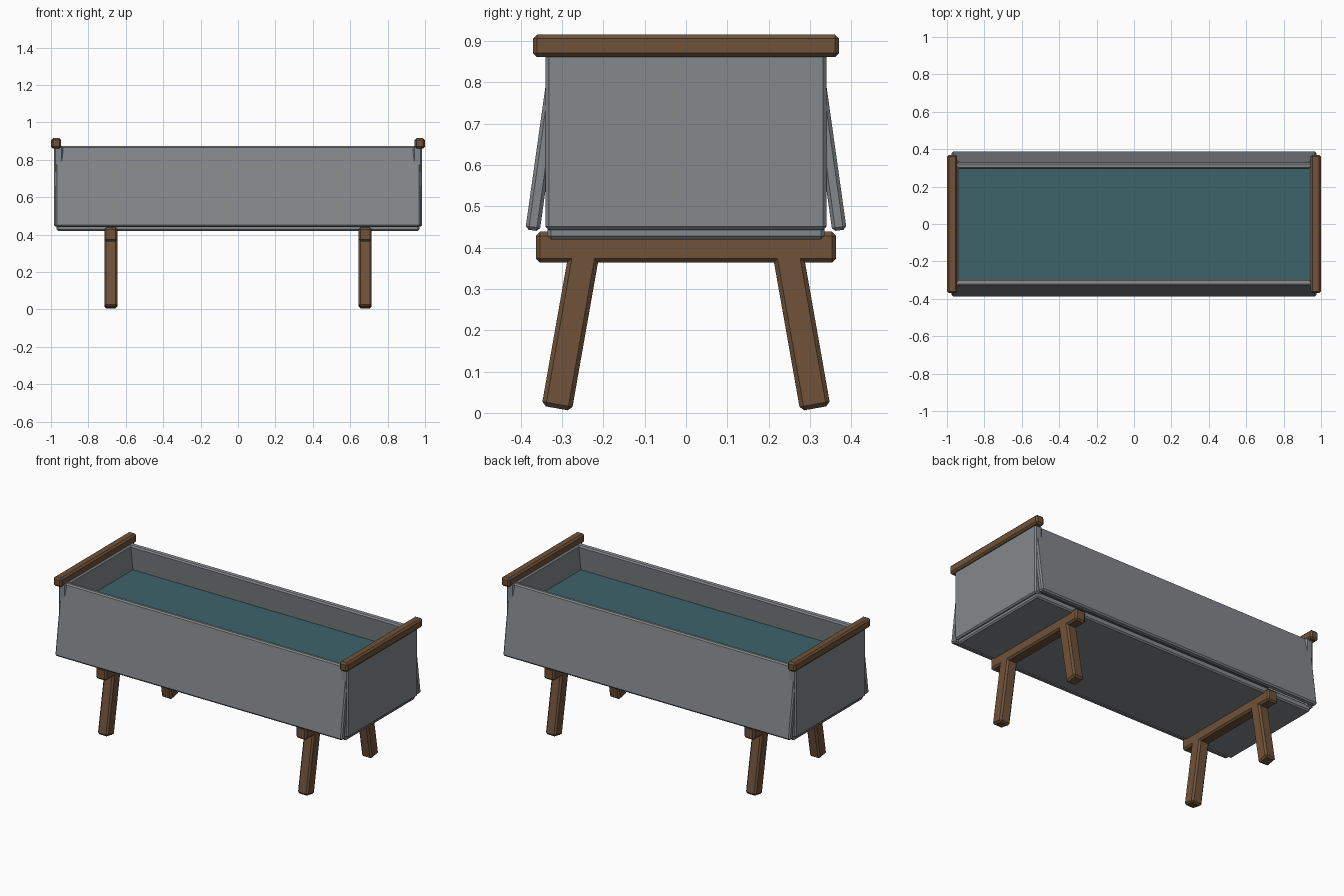
import bpy, bmesh, math
from mathutils import Matrix

if "Cube" in bpy.data.objects:
    bpy.data.objects.remove(bpy.data.objects["Cube"])


def material(name, rgb):
    m = bpy.data.materials.new(name)
    m.diffuse_color = (*rgb, 1.0)
    m.use_nodes = True
    m.node_tree.nodes["Principled BSDF"].inputs["Base Color"].default_value = m.diffuse_color
    return m


METAL = material("grey metal", (0.23, 0.25, 0.26))
WOOD = material("brown wood", (0.16, 0.085, 0.042))
WATER = material("teal water", (0.045, 0.125, 0.145))


def box(name, size, loc, mat, tilt=0.0, bevel=0.01):
    """Chamfered box, tilted about the x axis."""
    bm = bmesh.new()
    bmesh.ops.create_cube(bm, size=1.0, matrix=Matrix.Diagonal((*size, 1.0)))
    if bevel:
        bmesh.ops.bevel(bm, geom=bm.edges[:], offset=bevel, segments=1,
                        profile=0.5, affect='EDGES')
    me = bpy.data.meshes.new(name)
    bm.to_mesh(me)
    bm.free()
    me.materials.append(mat)
    ob = bpy.data.objects.new(name, me)
    ob.location = loc
    ob.rotation_euler = (tilt, 0, 0)
    bpy.context.collection.objects.link(ob)
    return ob


# Trough floor and water surface
box("trough_floor", (1.94, 0.67, 0.04), (0, 0, 0.44), METAL, bevel=0.008)
box("water", (1.88, 0.63, 0.02), (0, 0, 0.705), WATER, bevel=0)

# Long side panels, splayed outward at the bottom
for s, side in ((-1, "front"), (1, "back")):
    box(f"{side}_panel", (1.95, 0.035, 0.435), (0, s * 0.341, 0.657), METAL,
        tilt=s * math.radians(8), bevel=0.008)

for s, side in ((-1, "left"), (1, "right")):
    # End panel with wooden top rail
    box(f"{side}_end_panel", (0.05, 0.68, 0.43), (s * 0.96, 0, 0.658), METAL, bevel=0.008)
    box(f"{side}_rail", (0.055, 0.74, 0.055), (s * 0.9725, 0, 0.888), WOOD)
    # Trestle: cross beam and two splayed legs
    x = s * 0.68
    box(f"{side}_cross_beam", (0.07, 0.726, 0.075), (x, 0, 0.401), WOOD)
    for t, end in ((-1, "front"), (1, "back")):
        box(f"{side}_{end}_leg", (0.07, 0.074, 0.40), (x, t * 0.278, 0.208), WOOD,
            tilt=t * math.radians(10))
